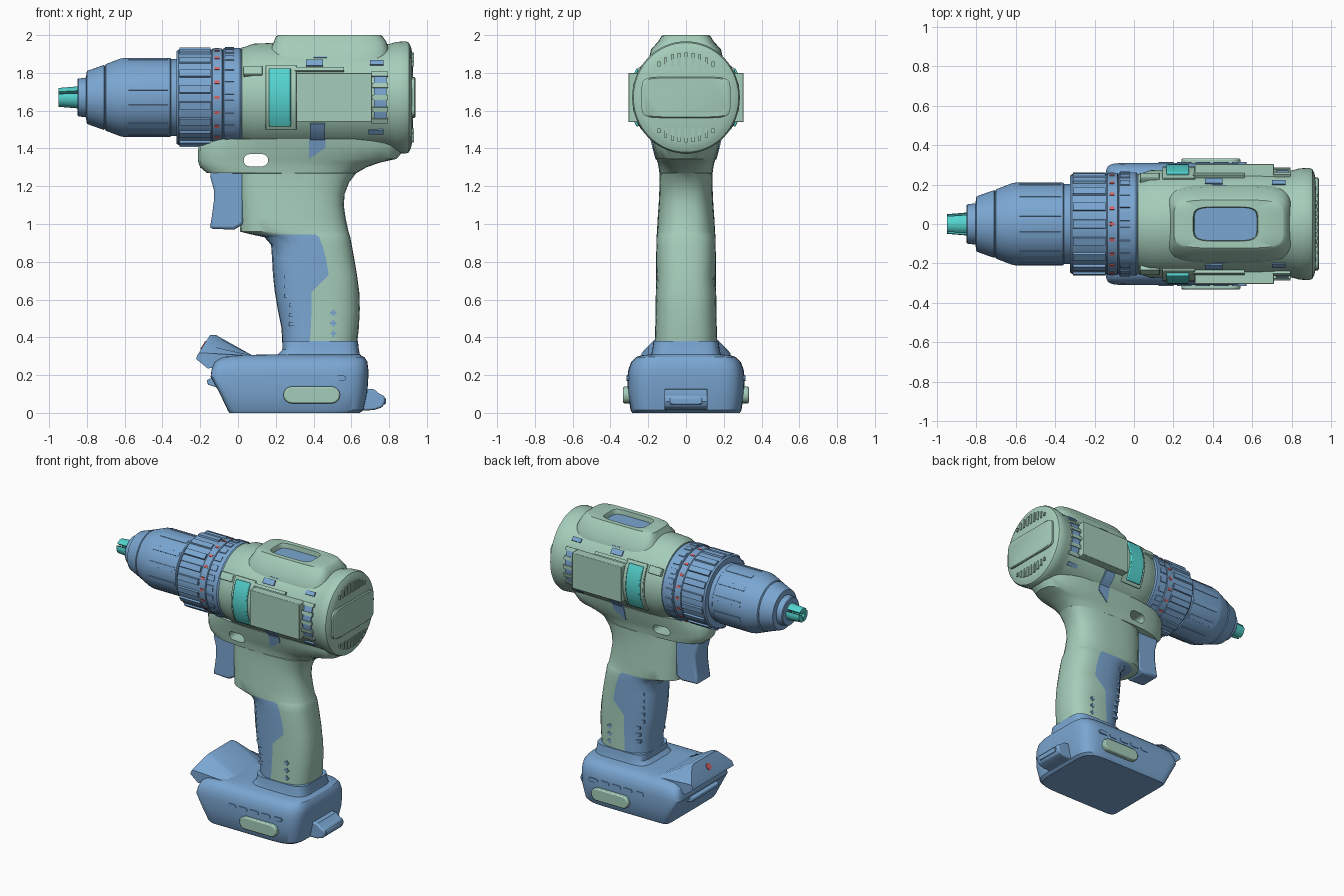
import bpy, bmesh, math
from math import sin, cos, pi, radians

if "Cube" in bpy.data.objects:
    bpy.data.objects.remove(bpy.data.objects["Cube"], do_unlink=True)

ZC = 1.67  # height of the motor axis


def material(name, rgb):
    m = bpy.data.materials.new(name)
    m.use_nodes = True
    m.diffuse_color = (*rgb, 1)
    m.node_tree.nodes["Principled BSDF"].inputs["Base Color"].default_value = (*rgb, 1)
    return m


GREEN = material("soft green", (0.376, 0.61, 0.49))
BLUE = material("steel blue", (0.195, 0.381, 0.64))
TEAL = material("bright teal", (0.09, 0.66, 0.63))
RED = material("marking red", (0.68, 0.13, 0.13))


def build(name, verts, faces, mats, bevel=0, mirror=False, angle=32):
    me = bpy.data.meshes.new(name)
    me.from_pydata(verts, [], faces)
    bm = bmesh.new()
    bm.from_mesh(me)
    bmesh.ops.recalc_face_normals(bm, faces=bm.faces)
    bm.to_mesh(me)
    bm.free()
    me.shade_smooth()
    me.set_sharp_from_angle(angle=radians(angle))
    for m in mats if isinstance(mats, list) else [mats]:
        me.materials.append(m)
    ob = bpy.data.objects.new(name, me)
    bpy.context.collection.objects.link(ob)
    if bevel:
        b = ob.modifiers.new("Bevel", "BEVEL")
        b.width, b.segments, b.limit_method = bevel, 2, "ANGLE"
        b.angle_limit = radians(40)
    if mirror:
        ob.modifiers.new("Mirror", "MIRROR").use_axis = (False, True, False)
    return ob


def loft(name, rings, mats, closed=False, **kw):
    """Skin a list of equal rings; capped unless the loft closes on itself."""
    n, k = len(rings[0]), len(rings)
    verts = [v for r in rings for v in r]
    faces = []
    for i in range(k if closed else k - 1):
        a, b = i * n, (i + 1) % k * n
        faces += [(a + j, a + (j + 1) % n, b + (j + 1) % n, b + j) for j in range(n)]
    if not closed:
        faces += [tuple(range(n)), tuple(range((k - 1) * n, k * n))]
    return build(name, verts, faces, mats, **kw)


def revolve(name, profile, mat, n=64, ys=1):
    return loft(name, [[(x, ys * r * cos(2 * pi * j / n), ZC + r * sin(2 * pi * j / n))
                        for j in range(n)] for x, r in profile], mat)


def prism(name, pts, y0, y1, mat, **kw):
    return loft(name, [[(x, y, z) for x, z in pts] for y in (y0, y1)], mat, **kw)


def box(name, x, y, z, mat, **kw):
    return prism(name, [(x[0], z[0]), (x[1], z[0]), (x[1], z[1]), (x[0], z[1])], *y, mat, **kw)


def arc(name, x0, x1, a0, a1, r0, r1, mat, n=8, **kw):
    """Curved plate wrapped around the motor axis, repeated on both sides."""
    rings = []
    for i in range(n + 1):
        a = radians(a0 + (a1 - a0) * i / n)
        rings.append([(x, r * cos(a), ZC + r * sin(a))
                      for x, r in ((x0, r0), (x1, r0), (x1, r1), (x0, r1))])
    return loft(name, rings, mat, mirror=True, **kw)


def studs(name, count, x0, x1, r0, r1, half, mat, phase=0.0):
    """Ring of small ridges round the motor axis, in one mesh."""
    verts, faces = [], []
    for k in range(count):
        a, o = 2 * pi * (k + phase) / count, len(verts)
        for x in (x0, x1):
            for r, s in ((r0, -1), (r0, 1), (r1, 0.75), (r1, -0.75)):
                verts.append((x, r * cos(a + s * half), ZC + r * sin(a + s * half)))
        faces += [[o + i for i in f] for f in ((0, 1, 2, 3), (4, 5, 6, 7), (0, 1, 5, 4),
                                               (1, 2, 6, 5), (2, 3, 7, 6), (3, 0, 4, 7))]
    return build(name, verts, faces, mat)


def rounded(x0, x1, w, z, p=5, front_p=5, n=64):
    """Rounded rectangle ring in the xy plane; front corners may be squarer."""
    ring = []
    for j in range(n):
        c, s = cos(2 * pi * j / n), sin(2 * pi * j / n)
        e = 2 / (front_p if c < 0 else p)
        ring.append(((x0 + x1) / 2 + (x1 - x0) / 2 * math.copysign(abs(c) ** e, c),
                     w * math.copysign(abs(s) ** e, s), z))
    return ring


def pill(x0, x1, z0, z1, n=8):
    r, zc = (z1 - z0) / 2, (z0 + z1) / 2
    return [((x1 - r if s > 0 else x0 + r) + s * r * sin(pi * i / n), zc + s * r * cos(pi * i / n))
            for s in (1, -1) for i in range(n + 1)]


# Chuck jaws
for k in range(3):
    angs = [radians(120 * k + 38 + a) for a in range(0, 105, 13)]
    loft(f"chuck_jaw_{k + 1}", [[(x, q * cos(a), ZC + q * sin(a)) for q, aa in
                                 ((r, angs), (0.016, angs[::-1])) for a in aa]
                                for x, r in ((-0.95, 0.05), (-0.83, 0.06))], TEAL)

# Chuck, clutch ring and collar
revolve("chuck", [(-0.85, 0.095), (-0.845, 0.1), (-0.805, 0.105), (-0.80, 0.14), (-0.71, 0.172),
                  (-0.705, 0.166), (-0.70, 0.176), (-0.625, 0.205), (-0.60, 0.21), (-0.36, 0.21),
                  (-0.355, 0.204), (-0.31, 0.204)], BLUE)
studs("chuck_ridges", 12, -0.58, -0.37, 0.2, 0.2125, 0.1, BLUE, 0.5)
revolve("clutch_ring", [(-0.325, 0.2), (-0.325, 0.245), (-0.315, 0.253), (-0.14, 0.253),
                        (-0.135, 0.258), (-0.085, 0.26), (-0.08, 0.252)], BLUE)
studs("clutch_grip_ribs", 18, -0.31, -0.145, 0.245, 0.264, 0.1, BLUE, 0.5)
studs("clutch_marks", 20, -0.125, -0.098, 0.25, 0.262, 0.042, RED)
revolve("gear_collar", [(-0.08, 0.25), (-0.075, 0.262), (0.01, 0.262), (0.025, 0.25)], BLUE)
studs("gear_collar_teeth", 24, -0.07, -0.02, 0.25, 0.267, 0.09, BLUE, 0.5)

# Motor housing and rear cap
revolve("motor_housing", [(0.015, 0.24), (0.02, 0.264), (0.05, 0.272), (0.08, 0.284), (0.17, 0.288),
                          (0.60, 0.286), (0.77, 0.28), (0.80, 0.283), (0.84, 0.294), (0.89, 0.297),
                          (0.905, 0.29), (0.915, 0.27), (0.922, 0.24), (0.93, 0.05)], GREEN, ys=0.96)
loft("rear_cap_plate", [[(x, y * s, ZC + (z / 0.2 * 0.108) * s) for y, z, _ in
                         rounded(-0.235, 0.235, 0.2, 0, 7, 7)]
                        for x, s in ((0.91, 1), (0.934, 1), (0.94, 0.95))], GREEN)
for i in range(-4, 5):
    y = i * 0.036
    top = (0.238 ** 2 - y * y) ** 0.5
    for s, tag in ((1, "upper"), (-1, "lower")):
        box(f"rear_vent_rib_{tag}_{i + 5}", (0.912, 0.931), (y - 0.008, y + 0.008),
            sorted((ZC + s * 0.165, ZC + s * top)), GREEN)

# Side plates, shift band and vents
box("side_panel", (0.31, 0.71), (-0.305, 0.305), (1.54, 1.80), GREEN, bevel=0.004)
arc("band_frame", 0.145, 0.31, -36, 36, 0.26, 0.292, GREEN, bevel=0.004)
arc("shift_band", 0.165, 0.28, -31, 31, 0.26, 0.304, TEAL, bevel=0.006)
arc("front_sleeve_tab", 0.03, 0.13, 25, 36, 0.25, 0.287, GREEN, bevel=0.004)
arc("side_vent", 0.72, 0.785, -25, 25, 0.25, 0.281, BLUE)
for i, a in enumerate((-26, -13, 0, 13, 26)):
    arc(f"side_vent_bar_{i + 1}", 0.705, 0.795, a - 2.5, a + 2.5, 0.25, 0.287, GREEN, n=2)
for i, (x0, x1, a0, a1, r) in enumerate(((0.36, 0.45, 36, 44, 0.289), (0.40, 0.47, 47, 53, 0.29),
                                         (0.70, 0.77, 38, 44, 0.284), (0.69, 0.77, -44, -38, 0.284),
                                         (0.38, 0.46, -54, -29, 0.29))):
    arc(f"housing_slot_{i + 1}", x0, x1, a0, a1, 0.25, r, BLUE, n=6)
arc("panel_rail", 0.30, 0.56, 29, 33, 0.26, 0.296, GREEN, n=2)

# Top saddle with its window
loft("top_saddle", [rounded(*r) for r in ((0.31, 0.62, 0.082, 1.90), (0.165, 0.80, 0.20, 1.86),
                                          (0.17, 0.80, 0.185, 1.925), (0.19, 0.785, 0.148, 1.965),
                                          (0.202, 0.765, 0.13, 1.994), (0.212, 0.755, 0.122, 2.0),
                                          (0.30, 0.63, 0.087, 2.0), (0.305, 0.625, 0.085, 1.99))],
     GREEN, closed=True)
box("saddle_window", (0.29, 0.64), (-0.095, 0.095), (1.91, 1.966), BLUE)

# Handle: rows of z, front x, grip edge x, rear x, half width
ROWS = [(0.36, 0.235, 0.38, 0.63, 0.166), (0.45, 0.23, 0.385, 0.64, 0.163),
        (0.55, 0.21, 0.39, 0.645, 0.161), (0.64, 0.195, 0.39, 0.642, 0.16),
        (0.73, 0.185, 0.48, 0.63, 0.159), (0.82, 0.18, 0.465, 0.615, 0.158),
        (0.89, 0.175, 0.445, 0.602, 0.157), (0.93, 0.14, 0.43, 0.595, 0.156),
        (0.945, 0.07, 0.41, 0.59, 0.155), (0.96, 0.01, 0.35, 0.585, 0.154),
        (1.03, 0.008, 0.3, 0.57, 0.15), (1.10, 0.005, 0.3, 0.56, 0.145),
        (1.16, 0, 0.3, 0.565, 0.142), (1.22, 0, 0.3, 0.588, 0.14),
        (1.268, 0, 0.3, 0.625, 0.141), (1.27, -0.165, 0.3, 0.628, 0.141),
        (1.30, -0.20, 0.3, 0.68, 0.145), (1.325, -0.21, 0.3, 0.75, 0.15),
        (1.345, -0.212, 0.3, 0.84, 0.157), (1.41, -0.21, 0.3, 0.895, 0.175),
        (1.45, -0.18, 0.3, 0.87, 0.185)]
K = 8


def handle_y(x, x0, x1, w, p=2.8):
    u = abs(2 * (x - x0) / (x1 - x0) - 1)
    return w * max(0, 1 - u ** p) ** (1 / p)


rings = []
for z, x0, xb, x1, w in ROWS:
    xs = [x0 + (xb - x0) * (1 - cos(pi / 2 * i / K)) for i in range(K)]
    xs += [xb + (x1 - xb) * sin(pi / 2 * i / K) for i in range(K + 1)]
    side = [(x, handle_y(x, x0, x1, w), z) for x in xs]
    rings.append(side + [(x, -y, z) for x, y, z in side[-2:0:-1]])
handle = loft("handle", rings, [GREEN, BLUE])
# Rubber grip: front columns of the lower rows
for p in handle.data.polygons:
    row, col = divmod(p.index, 4 * K)
    if row < 8 and (col < K or col >= 3 * K):
        p.material_index = 1

# Through slot above the trigger
cutter = prism("slot_cutter", pill(0.03, 0.16, 1.305, 1.37), -0.4, 0.4, GREEN)
cutter.hide_render = True
mod = handle.modifiers.new("Slot", "BOOLEAN")
mod.operation, mod.solver, mod.object = "DIFFERENCE", "EXACT", cutter
bpy.context.view_layer.objects.active = handle
bpy.ops.object.modifier_apply(modifier="Slot")
bpy.data.objects.remove(cutter, do_unlink=True)

# Slanted inset below the housing, following the flare of the handle
inset = ((0.375, 1.342, 0.157), (0.463, 1.405, 0.174), (0.463, 1.445, 0.184), (0.375, 1.445, 0.184))
loft("handle_inset", [[(x, y + d, z) for x, z, y in inset] for d in (-0.004, 0.004)], BLUE, mirror=True)

# Grip ribs and small plus marks on the handle sides
for i in range(9):
    z = 0.46 + i * 0.05
    x0 = 0.27 if z < 0.6 else 0.245
    x1 = 0.36 if z < 0.68 else 0.41
    y = handle_y(x0 + 0.02, 0.2, 0.63, 0.158) + 0.004
    box(f"grip_rib_{i + 1}", (x0, x1), (y - 0.03, y), (z, z + 0.02), BLUE, mirror=True)
for i, z in enumerate((0.42, 0.475, 0.53)):
    y = handle_y(0.505, 0.225, 0.64, 0.162) + 0.003
    for tag, a, b in (("bar", 0.017, 0.006), ("post", 0.006, 0.017)):
        box(f"plus_{tag}_{i + 1}", (0.505 - a, 0.505 + a), (y - 0.008, y), (z - b, z + b), BLUE, mirror=True)

# Trigger
prism("trigger", [(0.03, 1.29), (-0.145, 1.29), (-0.147, 1.25), (-0.128, 1.18), (-0.128, 1.12),
                  (-0.14, 1.03), (-0.15, 0.975), (-0.02, 0.97), (0.03, 1.0)],
      -0.08, 0.08, BLUE, bevel=0.015)

# Battery base with the neck that meets the handle
loft("battery_base", [rounded(*r) for r in (
    (-0.045, 0.645, 0.285, 0.0, 6, 18), (-0.055, 0.665, 0.294, 0.015, 6, 18),
    (-0.10, 0.685, 0.308, 0.11, 6, 18), (-0.145, 0.69, 0.31, 0.19, 6, 16),
    (-0.14, 0.69, 0.305, 0.23, 6, 14), (-0.125, 0.685, 0.29, 0.27, 6, 12),
    (-0.09, 0.67, 0.265, 0.295, 6, 10), (-0.05, 0.65, 0.235, 0.305, 5, 8),
    (0.21, 0.645, 0.185, 0.31), (0.235, 0.64, 0.178, 0.335), (0.235, 0.635, 0.172, 0.38))], BLUE)
# Front lip, lower toward its sides
loft("base_front_lip", [[(x, y, z) for x, z in (
    (-0.16, 0.235), (-0.222, 0.285), (-0.215, 0.305), (-0.215 + 0.62 * h, 0.305 + h),
    (-0.185 + 0.62 * h, 0.305 + h), (0.08, 0.302), (0.0, 0.26))]
    for y, h in ((-0.235, 0.012), (-0.2, 0.05), (-0.15, 0.1), (-0.12, 0.108),
                 (0.12, 0.108), (0.15, 0.1), (0.2, 0.05), (0.235, 0.012))], BLUE)
prism("base_lip_latch", [(-0.16, 0.15), (-0.165, 0.175), (-0.10, 0.20), (-0.10, 0.13)],
      -0.15, 0.15, BLUE, bevel=0.005)
light = [(0.024 * cos(2 * pi * j / 20), 0.024 * sin(2 * pi * j / 20)) for j in range(20)]
loft("indicator_light", [[(-0.183 - d * 0.86 + u * 0.52, v, 0.358 + d * 0.51 + u * 0.85) for u, v in light]
                         for d in (-0.008, 0.004)], RED)
prism("rear_clip", [(0.62, 0.01), (0.72, 0.015), (0.765, 0.03), (0.78, 0.06), (0.775, 0.09),
                    (0.75, 0.10), (0.72, 0.125), (0.62, 0.13)], -0.115, 0.115, BLUE, bevel=0.01)
box("rear_clip_bar", (0.70, 0.783), (-0.085, 0.085), (0.045, 0.08), BLUE, bevel=0.006)
prism("side_badge", pill(0.24, 0.54, 0.05, 0.14), 0.27, 0.333, GREEN, mirror=True, bevel=0.008)
for i in range(5):
    x = 0.125 + i * 0.093
    prism(f"base_vent_{i + 1}", pill(x, x + 0.075, 0.17, 0.198, 4), 0.28, 0.314, BLUE, mirror=True)
